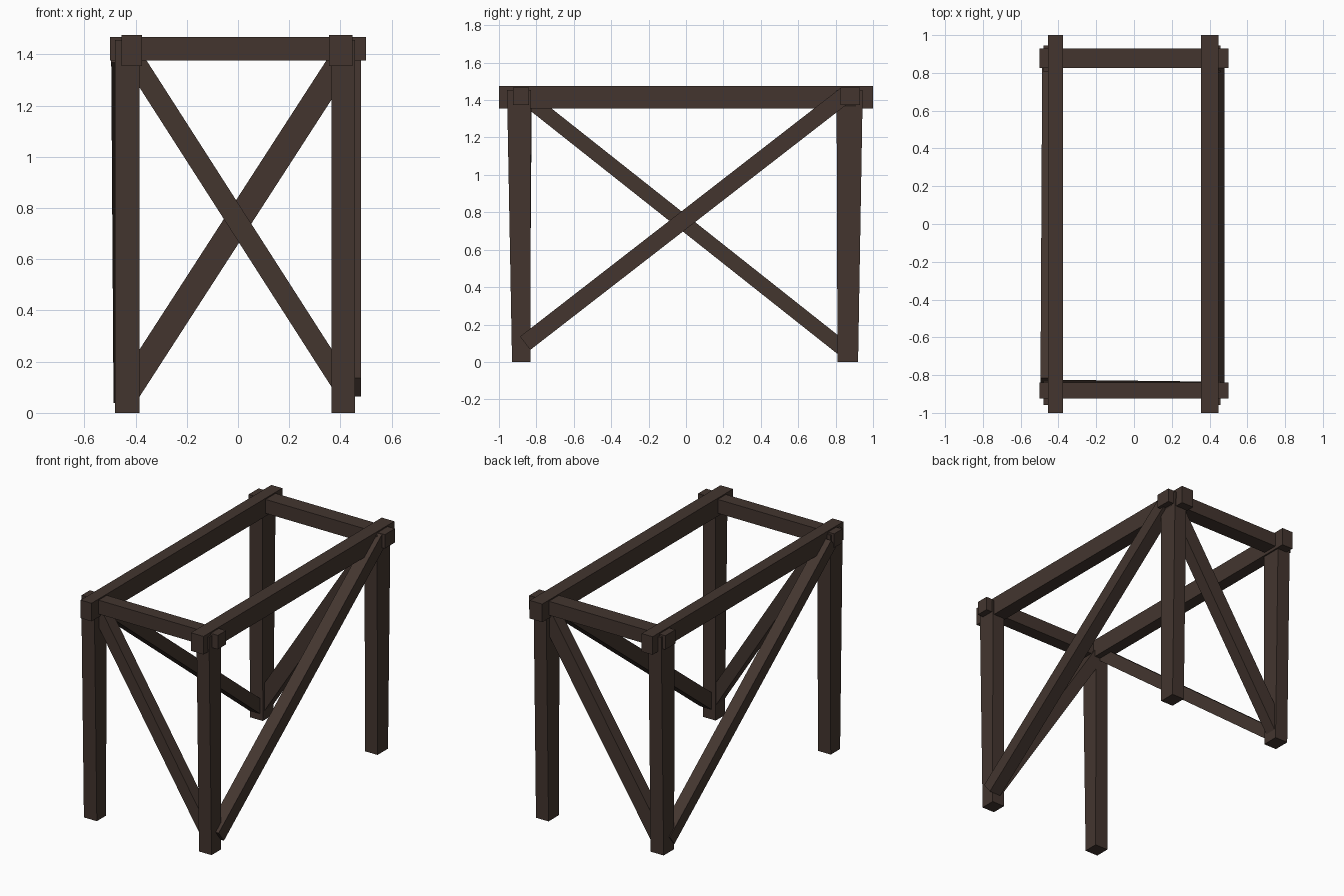
import bpy, bmesh
from mathutils import Vector

if "Cube" in bpy.data.objects:
    bpy.data.objects.remove(bpy.data.objects["Cube"])

wood = bpy.data.materials.new("dark brown wood")
wood.diffuse_color = (0.056, 0.036, 0.028, 1)
wood.use_nodes = True
wood.node_tree.nodes["Principled BSDF"].inputs["Base Color"].default_value = wood.diffuse_color


def prism(name, bottom, top):
    """Four-sided beam between two quads of matching corners."""
    bm = bmesh.new()
    a = [bm.verts.new(p) for p in bottom]
    b = [bm.verts.new(p) for p in top]
    bm.faces.new(a)
    bm.faces.new(b)
    for i in range(4):
        j = (i + 1) % 4
        bm.faces.new((a[i], a[j], b[j], b[i]))
    bmesh.ops.recalc_face_normals(bm, faces=bm.faces)
    me = bpy.data.meshes.new(name)
    bm.to_mesh(me)
    bm.free()
    me.materials.append(wood)
    ob = bpy.data.objects.new(name, me)
    bpy.context.collection.objects.link(ob)


def rect(x0, x1, y0, y1, z):
    return [(x0, y0, z), (x1, y0, z), (x1, y1, z), (x0, y1, z)]


def box(name, x0, x1, y0, y1, z0, z1):
    prism(name, rect(x0, x1, y0, y1, z0), rect(x0, x1, y0, y1, z1))


def brace(name, start, end, depth_axis, width, depth):
    """Diagonal timber with square-cut ends."""
    s, e, d = Vector(start), Vector(end), Vector(depth_axis)
    w = (e - s).normalized().cross(d) * width / 2
    d = d * depth / 2
    ring = [w + d, w - d, -w - d, -w + d]
    prism(name, [s + r for r in ring], [e + r for r in ring])


# Posts, slightly wider at the top towards the ends of the frame
for side, x0, x1 in (("left", -0.48, -0.385), ("right", 0.365, 0.457)):
    prism("front_" + side + "_post", rect(x0, x1, -0.93, -0.832, 0),
          rect(x0, x1, -0.957, -0.83, 1.455))
    prism("back_" + side + "_post", rect(x0, x1, 0.81, 0.92, 0),
          rect(x0, x1, 0.805, 0.945, 1.455))

# Long top rails
box("left_rail", -0.455, -0.375, -1, 1, 1.355, 1.475)
box("right_rail", 0.355, 0.447, -1, 1, 1.355, 1.475)

# Cross beams joining the rails
box("front_cross_beam", -0.5, 0.5, -0.925, -0.84, 1.375, 1.467)
box("back_cross_beam", -0.5, 0.5, 0.825, 0.93, 1.375, 1.467)

# One diagonal brace on each side
brace("front_brace", (-0.42, -0.865, 1.40), (0.42, -0.875, 0.09), (0, 1, 0), 0.08, 0.08)
brace("back_brace", (-0.43, 0.87, 0.085), (0.42, 0.87, 1.40), (0, 1, 0), 0.10, 0.08)
brace("right_brace", (0.437, -0.86, 0.10), (0.437, 0.855, 1.43), (1, 0, 0), 0.09, 0.085)
brace("left_brace", (-0.455, -0.84, 1.40), (-0.446, 0.84, 0.07), (1, 0, 0), 0.08, 0.08)
